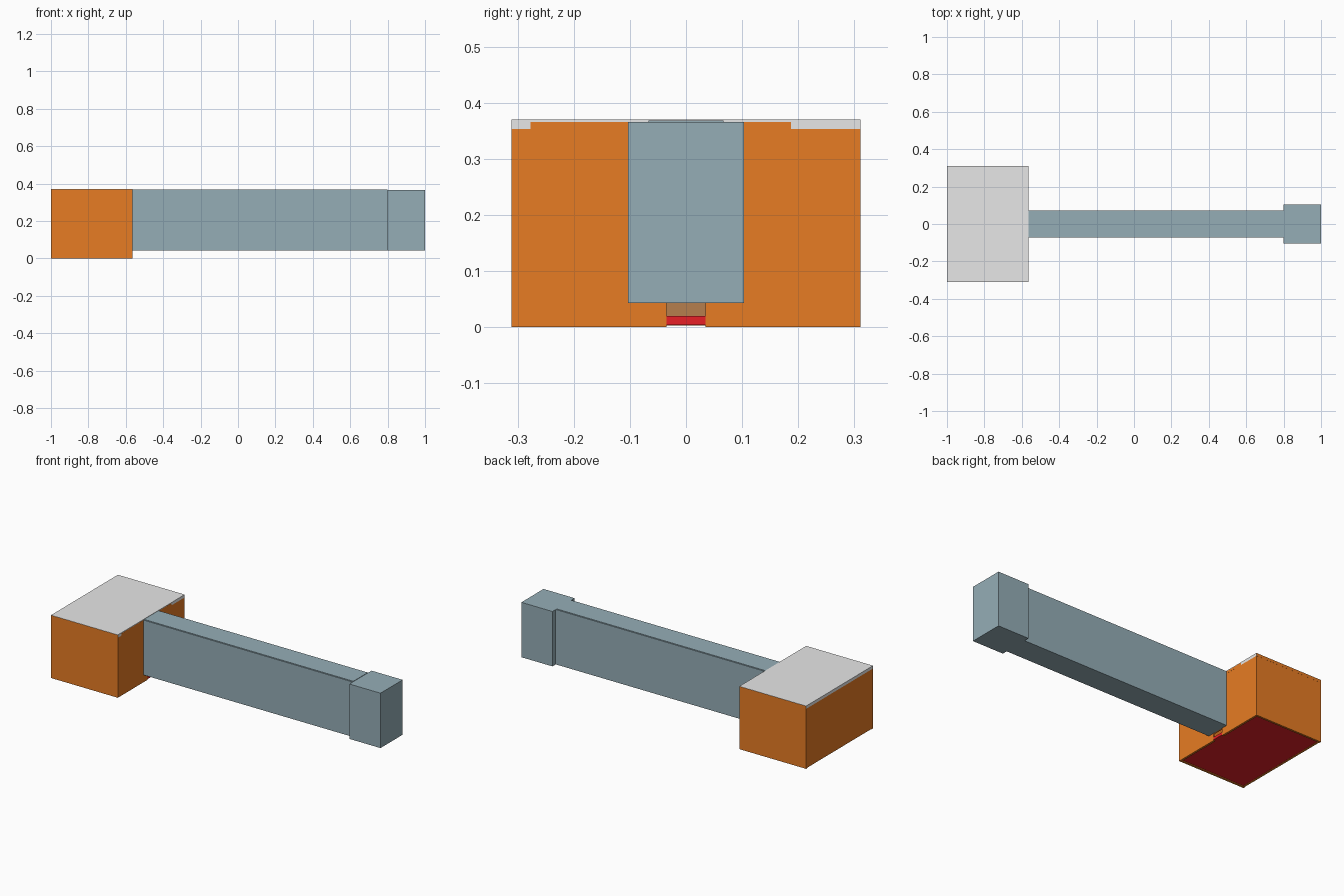
import bpy
import bmesh

cube = bpy.data.objects.get("Cube")
if cube:
    bpy.data.objects.remove(cube, do_unlink=True)


def material(name, rgb):
    mat = bpy.data.materials.new(name)
    mat.use_nodes = True
    colour = (*rgb, 1)
    mat.diffuse_color = colour
    mat.node_tree.nodes["Principled BSDF"].inputs["Base Color"].default_value = colour
    return mat


ORANGE = material("orange", (0.8, 0.2, 0.017))
GREY = material("light grey", (0.8, 0.8, 0.8))
RED = material("red", (0.8, 0.014, 0.02))
BLUE = material("blue grey", (0.3, 0.42, 0.47))
BROWN = material("brown", (0.47, 0.21, 0.075))


def box(name, mat, x, y, z):
    """Box spanning the given (low, high) ranges."""
    bm = bmesh.new()
    bmesh.ops.create_cube(bm, size=1)
    for v in bm.verts:
        for i, (low, high) in enumerate((x, y, z)):
            v.co[i] = high if v.co[i] > 0 else low
    mesh = bpy.data.meshes.new(name)
    bm.to_mesh(mesh)
    bm.free()
    mesh.materials.append(mat)
    obj = bpy.data.objects.new(name, mesh)
    bpy.context.collection.objects.link(obj)
    return obj


# Main dimensions
LEFT, RIGHT, HALF = -1.0, -0.565, 0.311
WALL, RIM, TOP = 0.012, 0.353, 0.37
SKIN = 0.0004
INNER = HALF - WALL
SLOT, SLOT_TOP = 0.035, 0.046
JOINT = 0.798
X = (LEFT, RIGHT)

# Box side walls, with thin facings over the lid edge
for side, s in (("front", -1), ("back", 1)):
    box(side + "_wall", ORANGE, X, sorted((s * INNER, s * HALF)), (0, RIM))
    box(side + "_lid_facing", ORANGE, X,
        sorted((s * HALF, s * (HALF + SKIN))), (RIM, TOP - 0.001))

# Closed end wall and its lining
box("far_end_wall", ORANGE, (LEFT, LEFT + WALL), (-INNER, INNER), (0.003, RIM))
box("inner_lining", BROWN, (LEFT + WALL, LEFT + WALL + 0.003),
    (-INNER, INNER), (0.02, RIM))

# Slotted end wall under the beam
near = (RIGHT - WALL, RIGHT)
for side, s in (("front", -1), ("back", 1)):
    box("slotted_wall_" + side, ORANGE, near, sorted((s * SLOT, s * INNER)), (0, RIM))
box("slotted_wall_header", ORANGE, near, (-SLOT, SLOT), (SLOT_TOP, RIM))
box("slotted_wall_lid_facing", ORANGE, (RIGHT, RIGHT + SKIN),
    (-0.277, 0.187), (RIM, TOP - 0.004))

# Lid, floor and the floor's tongue through the slot
box("lid", GREY, X, (-HALF, HALF), (RIM, TOP))
box("floor", RED, (LEFT + WALL, RIGHT - WALL), (-INNER, INNER), (0.004, 0.02))
box("floor_tongue", RED, near, (-SLOT, SLOT), (0.004, 0.02))

# Long beam, thin top strip and end block
box("beam", BLUE, (RIGHT, JOINT), (-0.072, 0.072), (0.043, 0.366))
box("beam_top_strip", BLUE, (RIGHT, JOINT), (-0.067, 0.067), (0.366, 0.3685))
box("end_block", BLUE, (JOINT, 1.0), (-0.103, 0.103), (0.043, 0.366))
